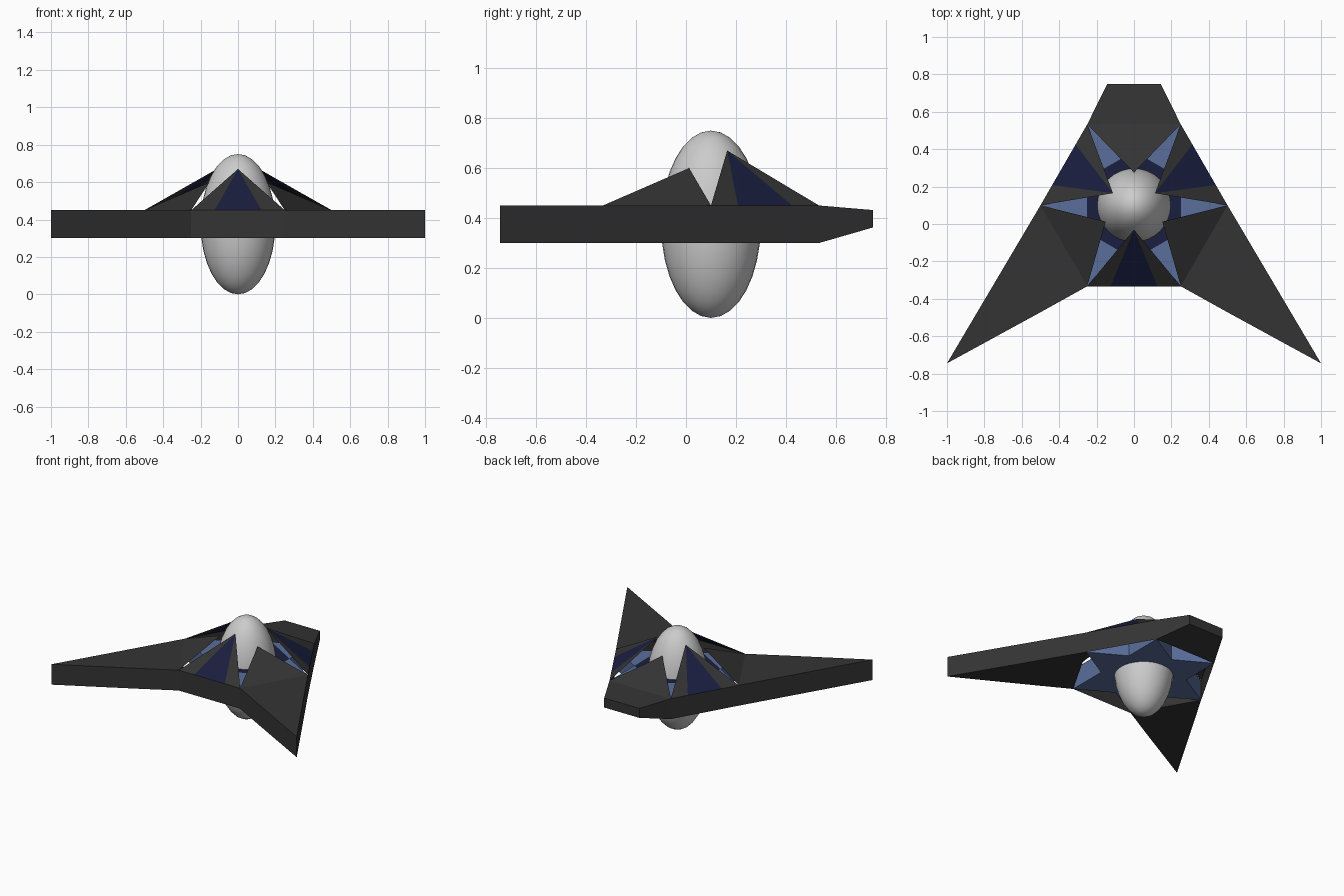
import bpy, bmesh
from math import cos, sin, radians
from mathutils import Vector

if "Cube" in bpy.data.objects:
    bpy.data.objects.remove(bpy.data.objects["Cube"])

CY = 0.1              # centre of the hexagonal hull along y
Z0, Z1 = 0.30, 0.45   # hull underside and deck height


def material(name, rgb):
    m = bpy.data.materials.new(name)
    m.diffuse_color = (*rgb, 1)
    m.use_nodes = True
    m.node_tree.nodes["Principled BSDF"].inputs["Base Color"].default_value = m.diffuse_color
    return m


DARK = material("dark_grey", (0.034, 0.034, 0.034))
NAVY = material("navy", (0.010, 0.013, 0.050))
BLUE = material("steel_blue", (0.10, 0.157, 0.33))


def polar(r, deg, z):
    return Vector((r * cos(radians(deg)), CY + r * sin(radians(deg)), z))


def build(name, faces, mats, fix_normals=True):
    """faces: list of (points, material index)"""
    bm = bmesh.new()
    for pts, mi in faces:
        bm.faces.new([bm.verts.new(p) for p in pts]).material_index = mi
    bmesh.ops.remove_doubles(bm, verts=bm.verts, dist=1e-4)
    if fix_normals:
        bmesh.ops.recalc_face_normals(bm, faces=bm.faces)
    me = bpy.data.meshes.new(name)
    bm.to_mesh(me)
    bm.free()
    for m in mats:
        me.materials.append(m)
    ob = bpy.data.objects.new(name, me)
    bpy.context.collection.objects.link(ob)
    return ob


def loft(bottom, top):
    """Closed prism faces between two matching loops"""
    n = len(bottom)
    faces = [(bottom[::-1], 0), (top, 0)]
    for i in range(n):
        j = (i + 1) % n
        faces.append(([bottom[i], bottom[j], top[j], top[i]], 0))
    return faces


# Egg-shaped core
bpy.ops.mesh.primitive_uv_sphere_add(segments=32, ring_count=16, radius=1,
                                     location=(0, CY, 0.375))
core = bpy.context.object
core.name = "core_egg"
core.scale = (0.2, 0.2, 0.375)
bpy.ops.object.shade_smooth()

# Six-pointed star frame, with a navy hexagon in the middle of its top
R_IN = 0.5 / 3 ** 0.5
outline = [(0.5 if k % 2 == 0 else R_IN, 30 * k) for k in range(12)]
star = []
for k in range(12):
    (ra, a), (rb, b) = outline[k], outline[(k + 1) % 12]
    star.append(([polar(ra, a, Z0), polar(rb, b, Z0), polar(rb, b, Z1 - 0.002),
                  polar(ra, a, Z1 - 0.002)], 0))
for z, mi in ((Z0, 0), (Z1 - 0.002, 1)):
    star.append(([polar(R_IN, 30 + 60 * k, z) for k in range(6)], mi))
    for k in range(6):
        star.append(([polar(0.5, 60 * k, z), polar(R_IN, 60 * k + 30, z),
                      polar(R_IN, 60 * k - 30, z)], 0))
build("star_frame", star, [BLUE, NAVY])

# Sloped roof panels: three striped with a skirt, three plain
for k in range(6):
    a, b = 60 * k, 60 * k + 60
    p, q = polar(0.5, a, Z1), polar(0.5, b, Z1)
    if k % 2 == 0:
        apex = polar(0.13, a + 30, 0.67)
        s, t = p.lerp(q, 0.25), p.lerp(q, 0.75)
        faces = [([p, s, apex], 0), ([s, t, apex], 1), ([t, q, apex], 0),
                 ([polar(0.5, a, Z0), polar(0.5, b, Z0), q, t, s, p], 0)]
        build(f"striped_panel_{k}", faces, [DARK, NAVY], False)
    else:
        apex = polar(0.175, a + 30, 0.60)
        build(f"plain_panel_{k}", [([p, q, apex], 0)], [DARK], False)

# Swept wings, left and right
for side, sx in (("right", 1), ("left", -1)):
    plan = [(0.5, 0.1), (0.25, -0.333), (0.5, -0.472), (1.0, -0.745)]
    build(f"{side}_wing",
          loft([Vector((sx * x, y, Z0)) for x, y in plan],
               [Vector((sx * x, y, Z1)) for x, y in plan]), [DARK])

# Tapered block at the back
h = 0.533
build("tail_block",
      loft([Vector((-0.25, h, Z0)), Vector((0.25, h, Z0)),
            Vector((0.143, 0.748, 0.362)), Vector((-0.143, 0.748, 0.362))],
           [Vector((-0.25, h, Z1)), Vector((0.25, h, Z1)),
            Vector((0.143, 0.748, 0.432)), Vector((-0.143, 0.748, 0.432))]), [DARK])
